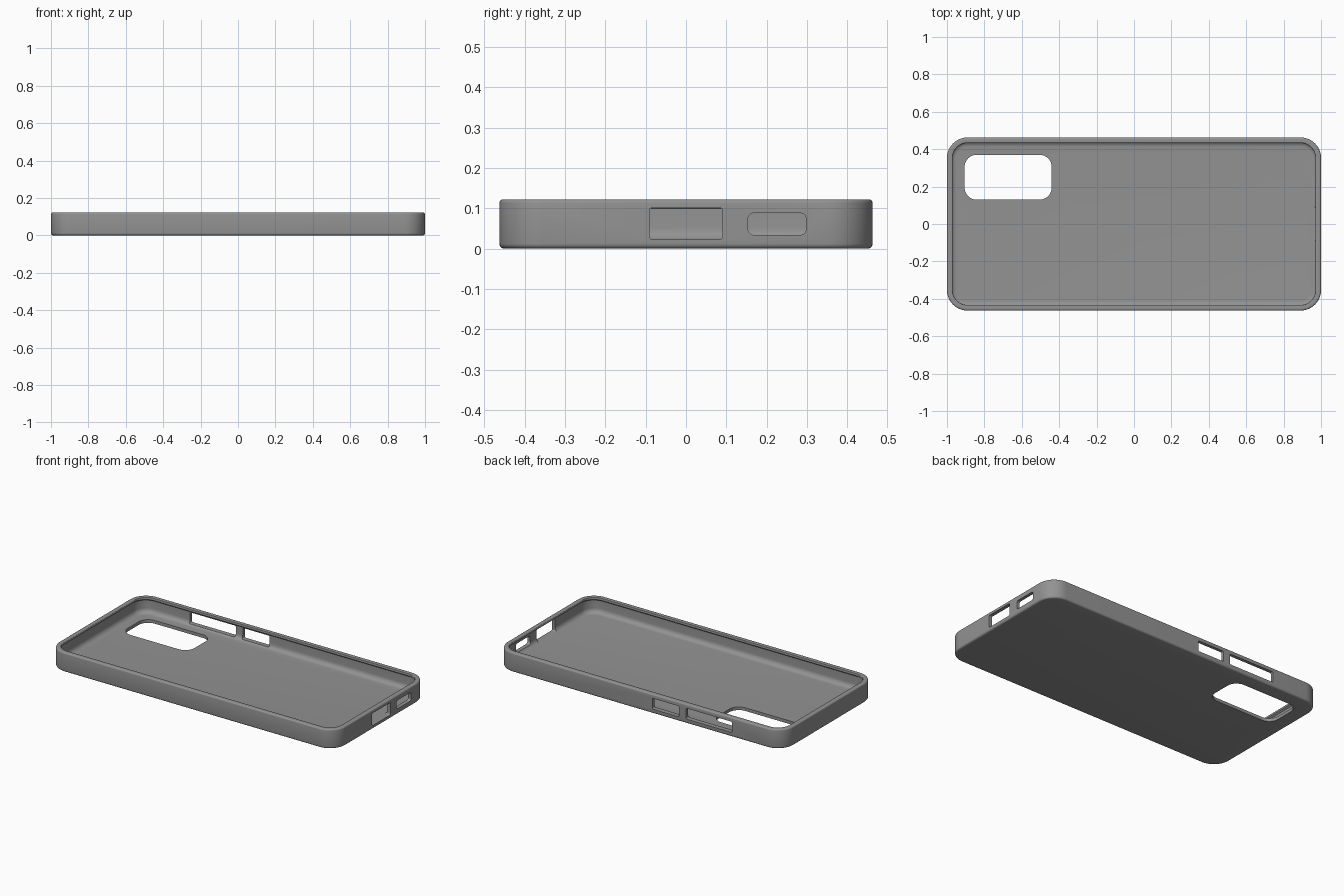
import bpy, bmesh, math
from mathutils import Matrix, Vector

if "Cube" in bpy.data.objects:
    bpy.data.objects.remove(bpy.data.objects["Cube"])

HX, HY, R = 1.0, 0.463, 0.11      # half length, half width, corner radius


def rounded_rect(hx, hy, r, seg):
    """Counter-clockwise outline of a rounded rectangle."""
    pts = []
    for k, (sx, sy) in enumerate([(1, 1), (-1, 1), (-1, -1), (1, -1)]):
        for i in range(seg + 1):
            a = math.pi / 2 * (k + i / seg)
            pts.append((sx * (hx - r) + r * math.cos(a), sy * (hy - r) + r * math.sin(a)))
    return pts


def arc(cx, cz, r, a0, a1, n):
    """Profile arc points as (inset, height)."""
    return [(cx + r * math.cos(math.radians(a0 + (a1 - a0) * i / n)),
             cz + r * math.sin(math.radians(a0 + (a1 - a0) * i / n))) for i in range(n + 1)]


def loft(name, rings):
    """Skin a stack of matching closed rings and cap both ends."""
    bm = bmesh.new()
    loops = [[bm.verts.new(p) for p in ring] for ring in rings]
    n = len(loops[0])
    for a, b in zip(loops, loops[1:]):
        for i in range(n):
            j = (i + 1) % n
            bm.faces.new((a[i], a[j], b[j], b[i]))
    bm.faces.new(loops[0][::-1])
    bm.faces.new(loops[-1])
    bmesh.ops.recalc_face_normals(bm, faces=bm.faces)
    mesh = bpy.data.meshes.new(name)
    bm.to_mesh(mesh)
    bm.free()
    obj = bpy.data.objects.new(name, mesh)
    bpy.context.collection.objects.link(obj)
    return obj


def cutter(name, centre, hu, hv, r, axis, depth):
    """Rounded rectangular plug pointing along the given axis."""
    frame = {'X': ((0, 1, 0), (0, 0, 1), (1, 0, 0)),
             'Y': ((1, 0, 0), (0, 0, 1), (0, 1, 0)),
             'Z': ((1, 0, 0), (0, 1, 0), (0, 0, 1))}[axis]
    u, v, w = map(Vector, frame)
    outline = rounded_rect(hu, hv, r, 8)
    c = Vector(centre)
    obj = loft(name, [[c + u * a + v * b + w * d for a, b in outline] for d in (-depth, depth)])
    obj.hide_render = True
    return obj


# Tray: outer wall, rounded rim, retaining lip, groove, filleted floor
profile = (arc(0.012, 0.012, 0.012, 270, 180, 4)
           + arc(0.009, 0.113, 0.009, 180, 90, 4)
           + arc(0.026, 0.118, 0.004, 90, 0, 3)
           + [(0.030, 0.108), (0.020, 0.100)]
           + arc(0.050, 0.050, 0.030, 180, 270, 6))
rings = [[(x, y, z) for x, y in rounded_rect(HX - d, HY - d, R - d, 12)] for d, z in profile]
case = loft("phone_case", rings)

grey = bpy.data.materials.new("grey")
grey.diffuse_color = (0.29, 0.29, 0.29, 1)
grey.use_nodes = True
grey.node_tree.nodes["Principled BSDF"].inputs["Base Color"].default_value = grey.diffuse_color
case.data.materials.append(grey)

# Openings: camera window, two side button slots, two end ports
cutters = [
    cutter("camera_window", (-0.673, 0.25, 0.0), 0.233, 0.12, 0.065, 'Z', 0.06),
    cutter("long_button_slot", (-0.485, HY, 0.062), 0.16, 0.034, 0.008, 'Y', 0.045),
    cutter("short_button_slot", (-0.183, HY, 0.062), 0.094, 0.034, 0.008, 'Y', 0.045),
    cutter("charging_port", (HX, 0.0, 0.062), 0.091, 0.039, 0.007, 'X', 0.045),
    cutter("audio_port", (HX, 0.226, 0.061), 0.072, 0.027, 0.014, 'X', 0.045),
]
bpy.context.view_layer.objects.active = case
case.select_set(True)
for c in cutters:
    mod = case.modifiers.new(c.name, 'BOOLEAN')
    mod.operation, mod.solver, mod.object = 'DIFFERENCE', 'EXACT', c
    bpy.ops.object.modifier_apply(modifier=mod.name)
for c in cutters:
    bpy.data.objects.remove(c)

bpy.ops.object.shade_smooth_by_angle(angle=math.radians(35))
